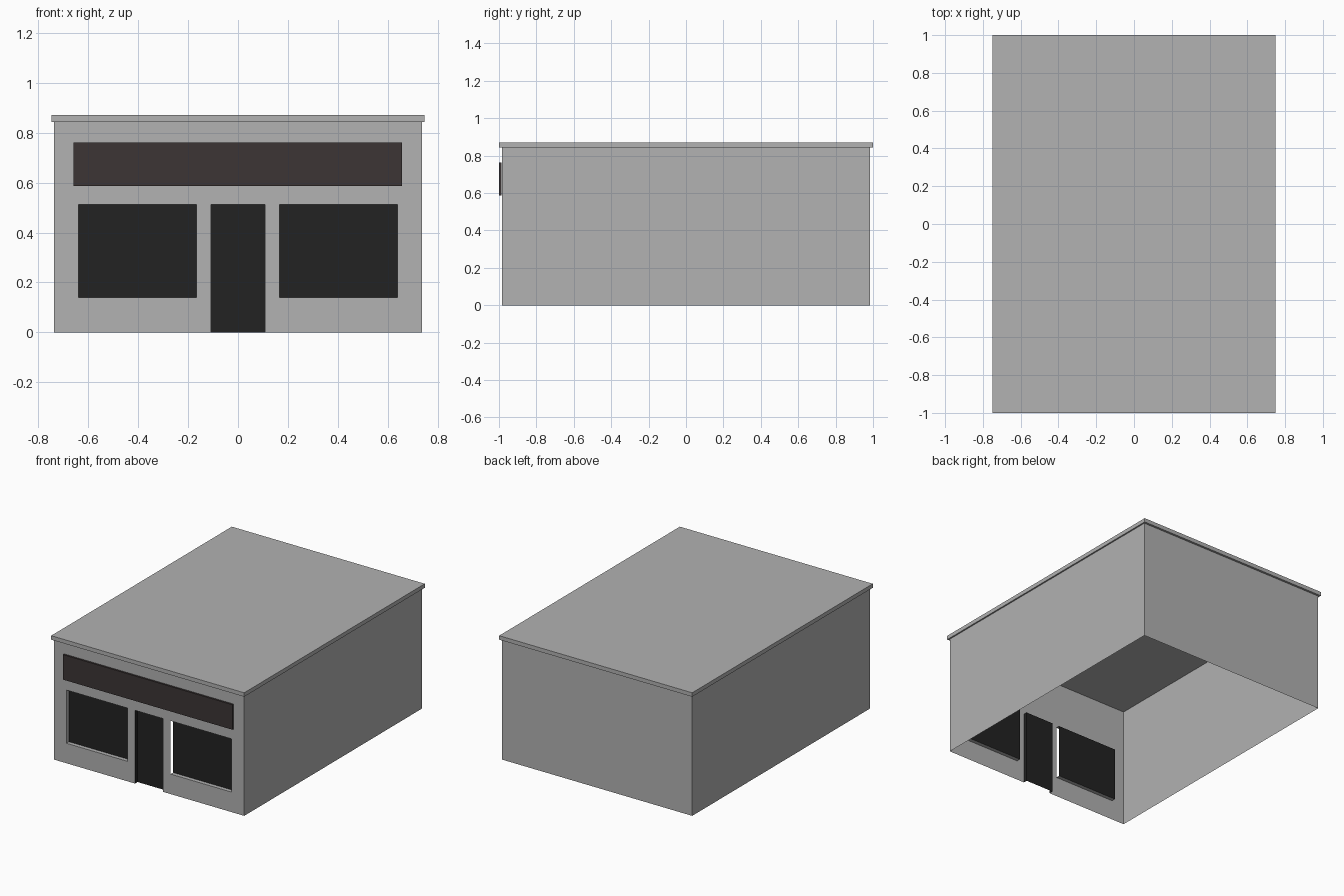
import bpy, bmesh

cube = bpy.data.objects.get("Cube")
if cube:
    bpy.data.objects.remove(cube, do_unlink=True)

W, FRONT, EAVES, TOP = 0.738, -0.985, 0.843, 0.871
WIN_IN, WIN_OUT, SILL, HEAD = 0.167, 0.64, 0.14, 0.513
DOOR, RECESS = 0.109, 0.028


def material(name, r, g, b):
    m = bpy.data.materials.new(name)
    m.use_nodes = True
    m.diffuse_color = (r, g, b, 1)
    m.node_tree.nodes["Principled BSDF"].inputs["Base Color"].default_value = (r, g, b, 1)
    return m


grey = material("wall grey", 0.445, 0.445, 0.445)
dark = material("dark glass", 0.016, 0.016, 0.016)
brown = material("sign brown", 0.045, 0.036, 0.036)


def quads(name, mat, faces):
    """Object made from a list of four-corner faces."""
    bm = bmesh.new()
    for corners in faces:
        bm.faces.new([bm.verts.new(c) for c in corners])
    bmesh.ops.remove_doubles(bm, verts=bm.verts, dist=0.0001)
    mesh = bpy.data.meshes.new(name)
    bm.to_mesh(mesh)
    bm.free()
    mesh.materials.append(mat)
    ob = bpy.data.objects.new(name, mesh)
    bpy.context.collection.objects.link(ob)
    return ob


def box(name, mat, low, high):
    bpy.ops.mesh.primitive_cube_add(size=1, location=[(a + b) / 2 for a, b in zip(low, high)])
    ob = bpy.context.object
    ob.name = name
    ob.scale = [b - a for a, b in zip(low, high)]
    bpy.ops.object.transform_apply(location=False, rotation=False, scale=True)
    ob.data.materials.append(mat)


def panel(x0, x1, z0, z1, y):
    """Face looking towards the front."""
    return [(x0, y, z0), (x1, y, z0), (x1, y, z1), (x0, y, z1)]


def upright(x, z0, z1, facing):
    """Side reveal of an opening."""
    face = [(x, FRONT, z0), (x, FRONT + RECESS, z0), (x, FRONT + RECESS, z1), (x, FRONT, z1)]
    return face if facing > 0 else face[::-1]


def level(x0, x1, z, facing):
    """Sill or head of an opening."""
    face = [(x0, FRONT, z), (x1, FRONT, z), (x1, FRONT + RECESS, z), (x0, FRONT + RECESS, z)]
    return face if facing > 0 else face[::-1]


# Front wall, a grid of panels with the openings left out
xs = [-W, -WIN_OUT, -WIN_IN, -DOOR, DOOR, WIN_IN, WIN_OUT, W]
zs = [0, SILL, HEAD, EAVES]
openings = {(1, 1), (5, 1), (3, 0), (3, 1)}
quads("front_wall", grey, [panel(xs[i], xs[i + 1], zs[k], zs[k + 1], FRONT)
                           for i in range(7) for k in range(3) if (i, k) not in openings])

# Side and back walls, open underneath
shell = []
corners = [(W, FRONT), (W, -FRONT), (-W, -FRONT), (-W, FRONT)]
for (ax, ay), (bx, by) in zip(corners, corners[1:]):
    shell.append([(ax, ay, 0), (bx, by, 0), (bx, by, EAVES), (ax, ay, EAVES)])
quads("side_and_back_walls", grey, shell)

# Windows, set back; the reveal nearest the door is open
for side, label in ((1, "left"), (-1, "right")):
    x0, x1 = sorted((side * WIN_IN, side * WIN_OUT))
    quads(label + "_window_frame", grey, [
        upright(side * WIN_OUT, SILL, HEAD, -side),
        level(x0, x1, SILL, 1),
        level(x0, x1, HEAD, -1)])
    quads(label + "_window_glass", dark, [panel(x0, x1, SILL, HEAD, FRONT + RECESS)])

# Door with its dark recess
quads("door", dark, [
    panel(-DOOR, DOOR, 0, HEAD, FRONT + RECESS),
    upright(-DOOR, 0, HEAD, 1),
    upright(DOOR, 0, HEAD, -1),
    level(-DOOR, DOOR, HEAD, -1)])

# Blank sign board and flat roof
box("sign_board", brown, (-0.659, -0.999, 0.587), (0.657, FRONT - 0.0005, 0.762))
box("roof", grey, (-0.748, -1, EAVES), (0.748, 1, TOP))
